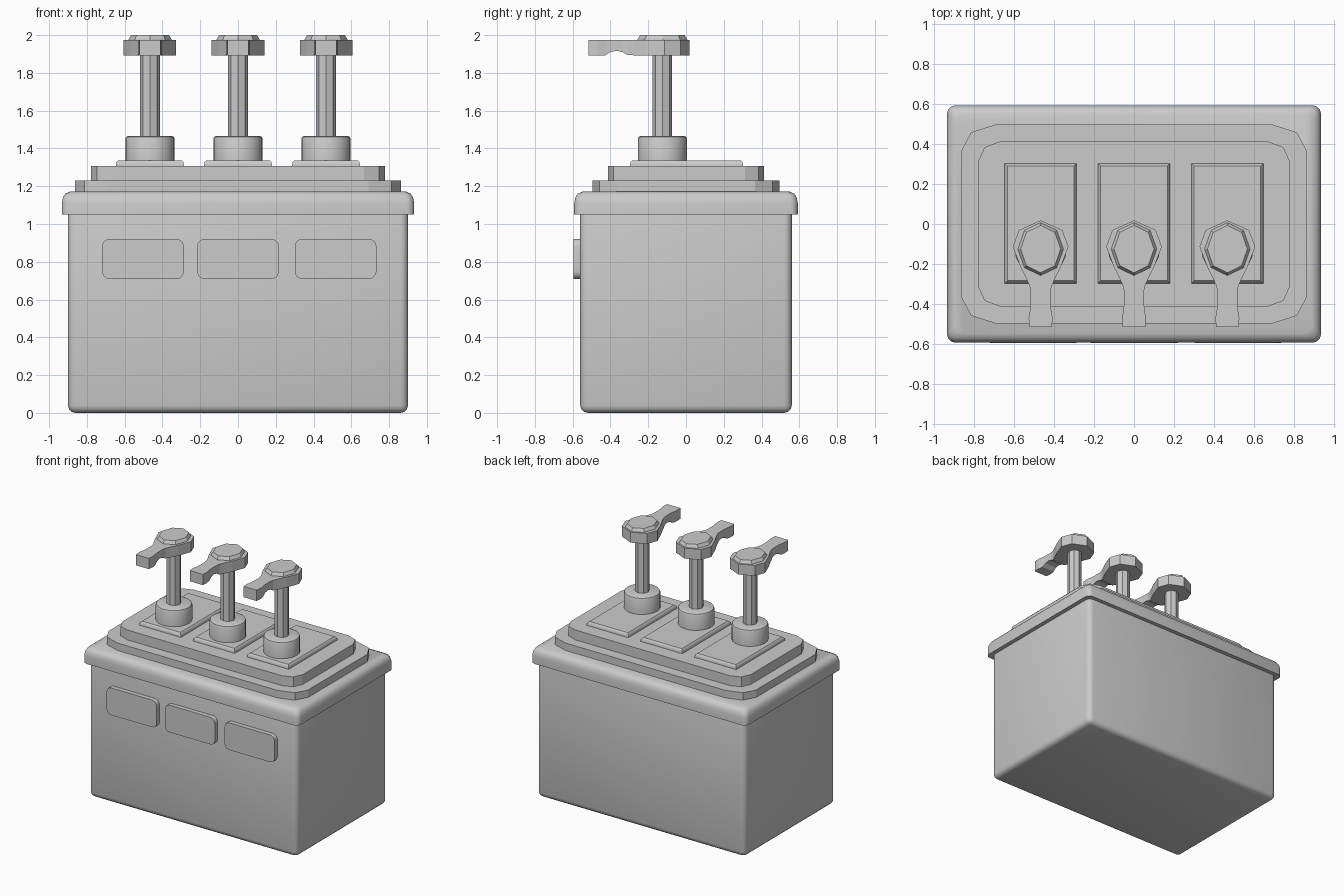
import bpy, bmesh, math
from mathutils import Matrix

if "Cube" in bpy.data.objects:
    bpy.data.objects.remove(bpy.data.objects["Cube"])


def finish(name, bm, bevel=0.0, segs=2, smooth=None):
    bmesh.ops.recalc_face_normals(bm, faces=bm.faces)
    me = bpy.data.meshes.new(name)
    bm.to_mesh(me)
    bm.free()
    ob = bpy.data.objects.new(name, me)
    bpy.context.collection.objects.link(ob)
    bpy.ops.object.select_all(action='DESELECT')
    bpy.context.view_layer.objects.active = ob
    ob.select_set(True)
    if bevel:
        m = ob.modifiers.new("bevel", 'BEVEL')
        m.width, m.segments = bevel, segs
        m.limit_method = 'ANGLE'
        m.angle_limit = math.radians(50)
        bpy.ops.object.modifier_apply(modifier=m.name)
    if smooth:
        bpy.ops.object.shade_smooth_by_angle(angle=math.radians(smooth))
    return ob


def loft(rings):
    """Closed skin through rings of equal point count, capped at both ends."""
    bm = bmesh.new()
    rows = [[bm.verts.new(p) for p in r] for r in rings]
    n = len(rows[0])
    for a, b in zip(rows, rows[1:]):
        for i in range(n):
            j = (i + 1) % n
            bm.faces.new((a[i], a[j], b[j], b[i]))
    bm.faces.new(rows[0][::-1])
    bm.faces.new(rows[-1])
    return bm


def rounded(hx, hy, rx, ry, segs):
    pts = []
    for k, (sx, sy) in enumerate([(1, 1), (-1, 1), (-1, -1), (1, -1)]):
        for s in range(segs + 1):
            a = math.pi / 2 * (k + s / segs)
            pts.append((sx * (hx - rx) + rx * math.cos(a), sy * (hy - ry) + ry * math.sin(a)))
    return pts


def ellipse(rx, ry, n):
    return [(rx * math.cos(2 * math.pi * i / n), ry * math.sin(2 * math.pi * i / n)) for i in range(n)]


def place(pts, x, y, z):
    return [(px + x, py + y, z) for px, py in pts]


def box(name, x0, x1, y0, y1, z0, z1, **kw):
    pts = [(x0, y0), (x1, y0), (x1, y1), (x0, y1)]
    return finish(name, loft([place(pts, 0, 0, z0), place(pts, 0, 0, z1)]), **kw)


# Container body
box("container", -0.9, 0.9, -0.56, 0.56, 0, 1.14, bevel=0.04, segs=3, smooth=40)

# Lid rim, rounded on top and at the corners
rings = []
for inset, z in [(0, 1.05), (0, 1.11), (0.006, 1.14), (0.018, 1.16), (0.045, 1.172)]:
    rings.append(place(rounded(0.933 - inset, 0.592 - inset, 0.04, 0.04, 3), 0, 0, z))
finish("lid_rim", loft(rings), smooth=40)

# Stepped lid tiers
for name, hx, hy, rx, ry, z0, z1 in [("lid_lower_tier", 0.862, 0.496, 0.17, 0.13, 1.16, 1.23),
                                     ("lid_upper_tier", 0.778, 0.412, 0.11, 0.10, 1.22, 1.307)]:
    p = rounded(hx, hy, rx, ry, 2)
    finish(name, loft([place(p, 0, 0, z0), place(p, 0, 0, z1)]))

PY = -0.125
for side, x, lx in [("left", -0.466, -0.503), ("middle", 0, 0), ("right", 0.466, 0.517)]:
    # Front label panel
    p = rounded(0.216, 0.106, 0.04, 0.04, 4)
    panel = loft([[(a + lx, y, b + 0.815) for a, b in p] for y in (-0.55, -0.595)])
    finish("label_" + side, panel, smooth=35)

    # Hatch plate with a sloping edge
    rings = []
    for inset, z in [(0, 1.3), (0, 1.315), (0.004, 1.328), (0.014, 1.337)]:
        rings.append([(x + a * (0.18 - inset), 0.003 + b * (0.3 - inset), z)
                      for a, b in [(-1, -1), (1, -1), (1, 1), (-1, 1)]])
    finish("hatch_plate_" + side, loft(rings), smooth=40)

    # Pump collar
    rings = [place(ellipse(r, r, 20), x, PY, z)
             for r, z in [(0.13, 1.325), (0.13, 1.452), (0.126, 1.461), (0.115, 1.466)]]
    finish("pump_collar_" + side, loft(rings), smooth=40)

    # Pump stem
    p = ellipse(0.052, 0.052, 8)
    finish("pump_stem_" + side, loft([place(p, x, PY, 1.45), place(p, x, PY, 1.92)]))

    # Pump head and spout: y offset, half width, underside height
    rows = [(0.143, 0, 1.893), (0.095, 0.108, 1.893), (0.012, 0.139, 1.893),
            (-0.09, 0.1, 1.893), (-0.15, 0.07, 1.893), (-0.185, 0.055, 1.895),
            (-0.21, 0.05, 1.91), (-0.24, 0.05, 1.917), (-0.275, 0.05, 1.911),
            (-0.305, 0.053, 1.891), (-0.345, 0.06, 1.891), (-0.39, 0.056, 1.891)]
    rings = [[(x - w, PY + y, zb), (x + w, PY + y, zb), (x + w, PY + y, 1.975), (x - w, PY + y, 1.975)]
             for y, w, zb in rows]
    bm = loft(rings)
    bmesh.ops.remove_doubles(bm, verts=bm.verts, dist=0.0005)
    finish("pump_head_" + side, bm)

    # Cap on the pump head
    rings = [place(ellipse(rx, ry, 8), x, PY, z)
             for rx, ry, z in [(0.114, 0.132, 1.965), (0.114, 0.132, 1.977), (0.1, 0.118, 2.0)]]
    finish("pump_cap_" + side, loft(rings))
